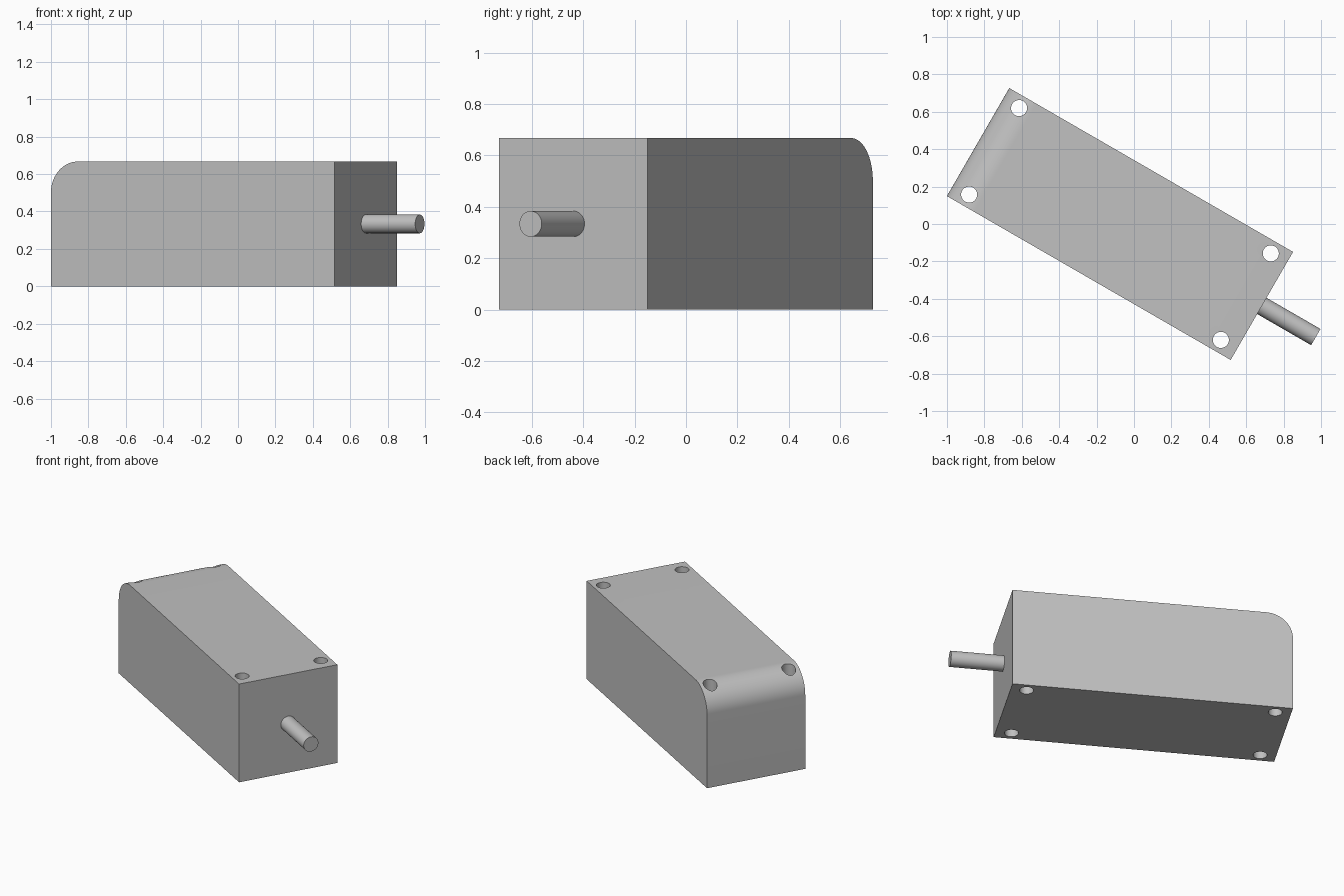
import bpy, bmesh, math
from mathutils import Matrix, Vector

cube = bpy.data.objects.get("Cube")
if cube:
    bpy.data.objects.remove(cube, do_unlink=True)

LENGTH, WIDTH, HEIGHT, FILLET = 1.752, 0.667, 0.667, 0.167
HOLE_RADIUS, SHAFT_RADIUS, SHAFT_LENGTH = 0.043, 0.05, 0.333
# The whole model is turned about the vertical axis
PLACE = Matrix.Translation((-0.075, 0, 0)) @ Matrix.Rotation(math.radians(-30), 4, 'Z')

grey = bpy.data.materials.new("plain grey")
grey.use_nodes = True
colour = (0.53, 0.53, 0.53, 1)
grey.diffuse_color = colour
grey.node_tree.nodes["Principled BSDF"].inputs["Base Color"].default_value = colour


def make_object(name, bm):
    bmesh.ops.recalc_face_normals(bm, faces=bm.faces)
    mesh = bpy.data.meshes.new(name)
    bm.to_mesh(mesh)
    bm.free()
    mesh.materials.append(grey)
    obj = bpy.data.objects.new(name, mesh)
    bpy.context.collection.objects.link(obj)
    obj.matrix_world = PLACE
    return obj


def add_cylinder(bm, radius, depth, matrix):
    bmesh.ops.create_cone(bm, cap_ends=True, segments=48, radius1=radius,
                          radius2=radius, depth=depth, matrix=matrix)


def smooth(obj):
    bpy.ops.object.select_all(action='DESELECT')
    obj.select_set(True)
    bpy.context.view_layer.objects.active = obj
    bpy.ops.object.shade_smooth_by_angle(angle=math.radians(30))


# Block: side profile with one rounded upper end, extruded across the width
end = LENGTH / 2
profile = [(-end, 0), (end, 0), (end, HEIGHT)]
for i in range(25):
    a = math.pi / 2 * (1 + i / 24)
    profile.append((-end + FILLET + FILLET * math.cos(a),
                    HEIGHT - FILLET + FILLET * math.sin(a)))
bm = bmesh.new()
side = bm.faces.new([bm.verts.new((x, -WIDTH / 2, z)) for x, z in profile])
swept = bmesh.ops.extrude_face_region(bm, geom=[side])["geom"]
bmesh.ops.translate(bm, vec=Vector((0, WIDTH, 0)),
                    verts=[v for v in swept if isinstance(v, bmesh.types.BMVert)])
block = make_object("block", bm)

# Four vertical through holes near the corners
bm = bmesh.new()
for sx in (-1, 1):
    for sy in (-1, 1):
        add_cylinder(bm, HOLE_RADIUS, HEIGHT * 2,
                     Matrix.Translation((sx * 0.777, sy * 0.267, HEIGHT / 2)))
cutter = make_object("hole_cutter", bm)
cutter.hide_render = True

cut = block.modifiers.new("holes", 'BOOLEAN')
cut.operation = 'DIFFERENCE'
cut.solver = 'EXACT'
cut.object = cutter
bpy.context.view_layer.objects.active = block
block.select_set(True)
bpy.ops.object.modifier_apply(modifier=cut.name)
bpy.data.objects.remove(cutter, do_unlink=True)
smooth(block)

# Shaft out of the square end
bm = bmesh.new()
add_cylinder(bm, SHAFT_RADIUS, SHAFT_LENGTH,
             Matrix.Translation((end + SHAFT_LENGTH / 2, 0, HEIGHT / 2))
             @ Matrix.Rotation(math.pi / 2, 4, 'Y'))
smooth(make_object("shaft", bm))
